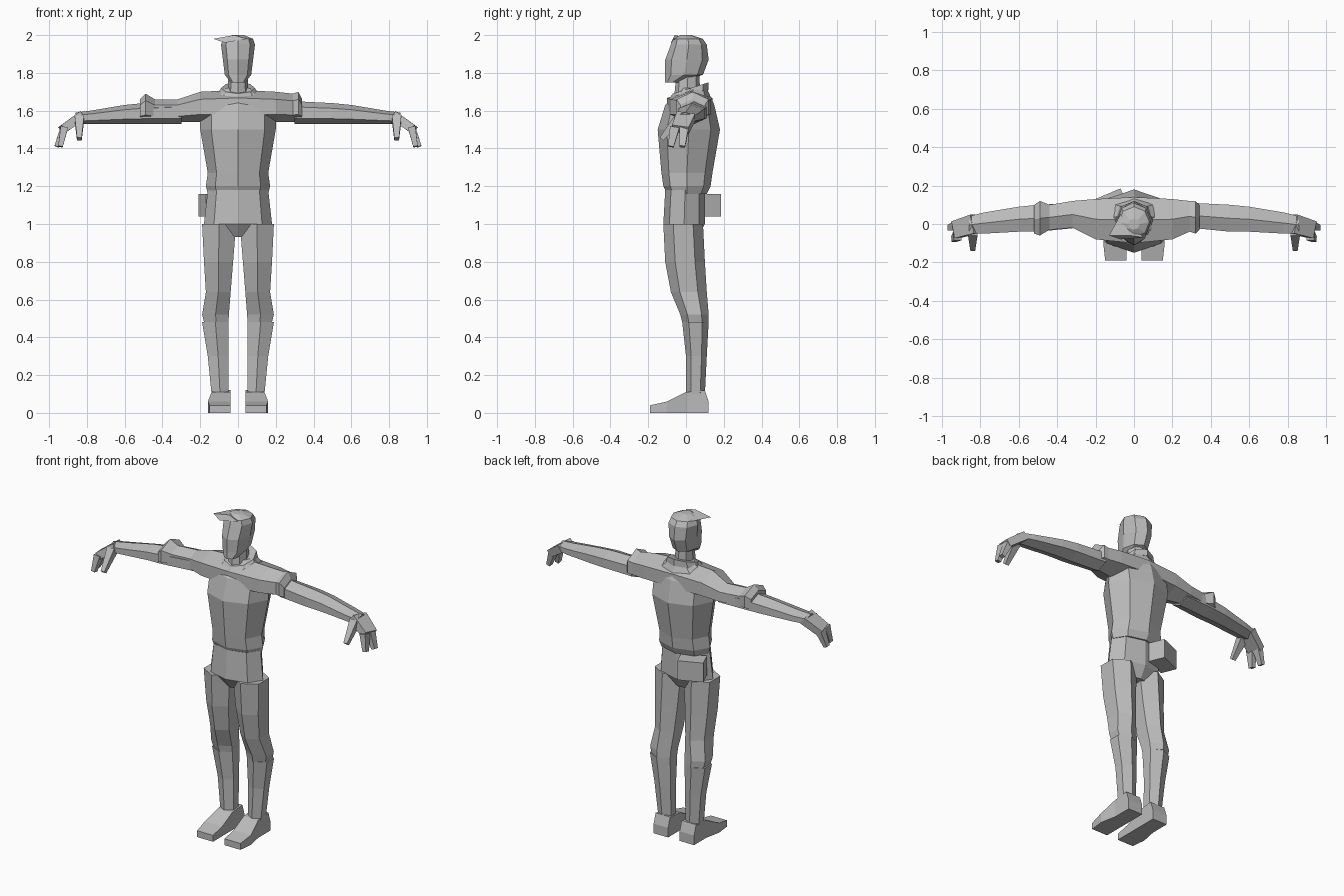
import bpy, bmesh
from math import sin, cos, tau
from mathutils import Vector, Matrix

default_cube = bpy.data.objects.get("Cube")
if default_cube:
    bpy.data.objects.remove(default_cube)

shade = .5
grey = bpy.data.materials.new("plain_grey")
grey.use_nodes = True
grey.diffuse_color = (shade, shade, shade, 1)
grey.node_tree.nodes["Principled BSDF"].inputs["Base Color"].default_value = grey.diffuse_color


def finish(name, bm):
    """Turn a bmesh into a flat-shaded grey object."""
    bmesh.ops.recalc_face_normals(bm, faces=bm.faces)
    mesh = bpy.data.meshes.new(name)
    bm.to_mesh(mesh)
    bm.free()
    mesh.materials.append(grey)
    bpy.context.collection.objects.link(bpy.data.objects.new(name, mesh))


def polygon(sides):
    """Regular cross-section, first corner at the front, fitted to a unit square."""
    corners = [(sin(tau * i / sides), -cos(tau * i / sides)) for i in range(sides)]
    widest = max(u for u, v in corners)
    return [(u / widest, v) for u, v in corners]


EIGHT_SIDED = polygon(8)
SIX_SIDED = polygon(6)
SQUARE = [(-1, -1), (1, -1), (1, 1), (-1, 1)]


def loft(name, section, rings, place, tilt=0):
    """Skin rings of (station, a_min, a_max, b_min, b_max); place maps them to space."""
    bm = bmesh.new()
    loops = []
    for station, a_min, a_max, b_min, b_max in rings:
        loops.append([bm.verts.new(place(station + tilt * v,
                                         (a_min + a_max + u * (a_max - a_min)) / 2,
                                         (b_min + b_max + v * (b_max - b_min)) / 2))
                      for u, v in section])
    for lower, upper in zip(loops, loops[1:]):
        for i in range(len(section)):
            bm.faces.new((lower[i - 1], lower[i], upper[i], upper[i - 1]))
    bm.faces.new(loops[0])
    bm.faces.new(loops[-1])
    finish(name, bm)


def trunk(name, rings, tilt=0):
    """Symmetric upright part from rings of (height, half_width, front, back)."""
    full = [(height, -half, half, -front, back) for height, half, front, back in rings]
    loft(name, EIGHT_SIDED, full, lambda z, x, y: (x, y, z), tilt)


def hull(name, points):
    bm = bmesh.new()
    for point in points:
        bm.verts.new(point)
    bmesh.ops.convex_hull(bm, input=bm.verts)
    finish(name, bm)


def beam(name, start, end, width, thickness, taper, side):
    """Tapered four-sided bar between two points."""
    start, end = Vector(start), Vector(end)
    along = (end - start).normalized()
    across = (Vector((0, 1, 0)) - along * along.y).normalized()
    up = along.cross(across)
    corners = []
    for centre, scale in ((start, .5), (end, .5 * taper)):
        for u, v in SQUARE:
            corner = centre + (across * width * u + up * thickness * v) * scale
            corners.append((corner.x * side, corner.y, corner.z))
    hull(name, corners)


# Torso, hips, neck and collar
trunk("shirt", [(1.16, .16, .1, .11), (1.2, .17, .12, .13), (1.27, .16, .13, .14),
                (1.5, .2, .15, .18), (1.63, .2, .11, .15), (1.72, .08, .03, .11)])
trunk("hips", [(.93, .1, .07, .06), (1, .18, .12, .1), (1.18, .16, .11, .1)])
trunk("neck", [(1.6, .06, .07, .08), (1.8, .05, .05, .07)])
trunk("collar", [(1.68, .11, .1, .12), (1.72, .09, .07, .12)], tilt=.03)

# Head and swept hair
trunk("head", [(1.75, .04, .11, -.03), (1.79, .07, .11, .09), (1.87, .08, .11, .12),
               (1.95, .09, .08, .11), (1.98, .08, .07, .09), (2, .03, .03, .03)])
hull("hair_fringe", [(-.13, -.06, 1.98), (-.02, -.06, 2), (-.07, -.08, 1.96),
                     (.05, -.07, 1.98), (-.07, .05, 1.98)])

# Belt pouch turned outward on the back
pouch = bmesh.new()
bmesh.ops.create_cube(pouch, size=1, matrix=Matrix.Translation((-.12, .11, 1.1))
                      @ Matrix.Rotation(.4, 4, "Z") @ Matrix.Diagonal((.15, .1, .12, 1)))
finish("belt_pouch", pouch)

for side, label in ((1, "left_"), (-1, "right_")):

    def limb(part, rings, underside):
        """Arm part from rings of (reach, front, back, top) over a level underside."""
        full = [(reach, -front, back, underside, top) for reach, front, back, top in rings]
        loft(label + part, SIX_SIDED, full, lambda x, y, z: (x * side, y, z))

    def leg(part, rings):
        """Leg part from rings of (height, outer, front, back); the thighs close inward."""
        full = [(height, .05 - .08 * max(0, height - .5), outer, -front, back)
                for height, outer, front, back in rings]
        loft(label + part, SIX_SIDED, full, lambda z, x, y: (x * side, y, z))

    # Trouser leg, shin and foot
    leg("trouser_leg", [(.48, .18, .02, .12), (.52, .19, .03, .12), (.64, .17, .08, .11),
                        (.8, .18, .11, .1), (1, .19, .12, .09)])
    leg("shin", [(.1, .14, 0, .1), (.3, .16, 0, .11), (.48, .19, .02, .12)])
    foot = [(y, .04, outer, 0, top) for y, outer, top in
            ((.12, .14, .06), (.1, .14, .12), (0, .14, .11), (-.1, .16, .06), (-.19, .15, .04))]
    loft(label + "foot", SQUARE, foot, lambda y, x, z: (x * side, y, z))

    # Sleeve: short on the left, rolled at the elbow on the right
    shoulder = [(0, .1, .14, 1.71), (.2, .08, .13, 1.7)]
    if side > 0:
        hem = [(.29, .04, .12, 1.69), (.32, .05, .12, 1.7), (.34, .03, .1, 1.66)]
    else:
        hem = [(.32, .02, .12, 1.66), (.44, .03, .1, 1.66), (.49, .06, .12, 1.69),
               (.52, .05, .1, 1.66)]
    limb("sleeve", shoulder + hem, underside=1.54)
    limb("arm", [(.3, .02, .11, 1.65), (.5, .04, .1, 1.64), (.6, .04, .09, 1.63),
                 (.78, .05, .06, 1.6), (.86, .05, .04, 1.59)], underside=1.53)

    # Hand
    beam(label + "palm", (.83, 0, 1.57), (.93, -.03, 1.5), .1, .05, .9, side)
    beam(label + "outer_finger", (.92, -.01, 1.51), (.96, -.02, 1.41), .05, .04, .6, side)
    beam(label + "middle_finger", (.92, -.06, 1.51), (.94, -.08, 1.41), .05, .04, .6, side)
    beam(label + "thumb", (.84, -.04, 1.56), (.84, -.13, 1.45), .05, .05, .5, side)
